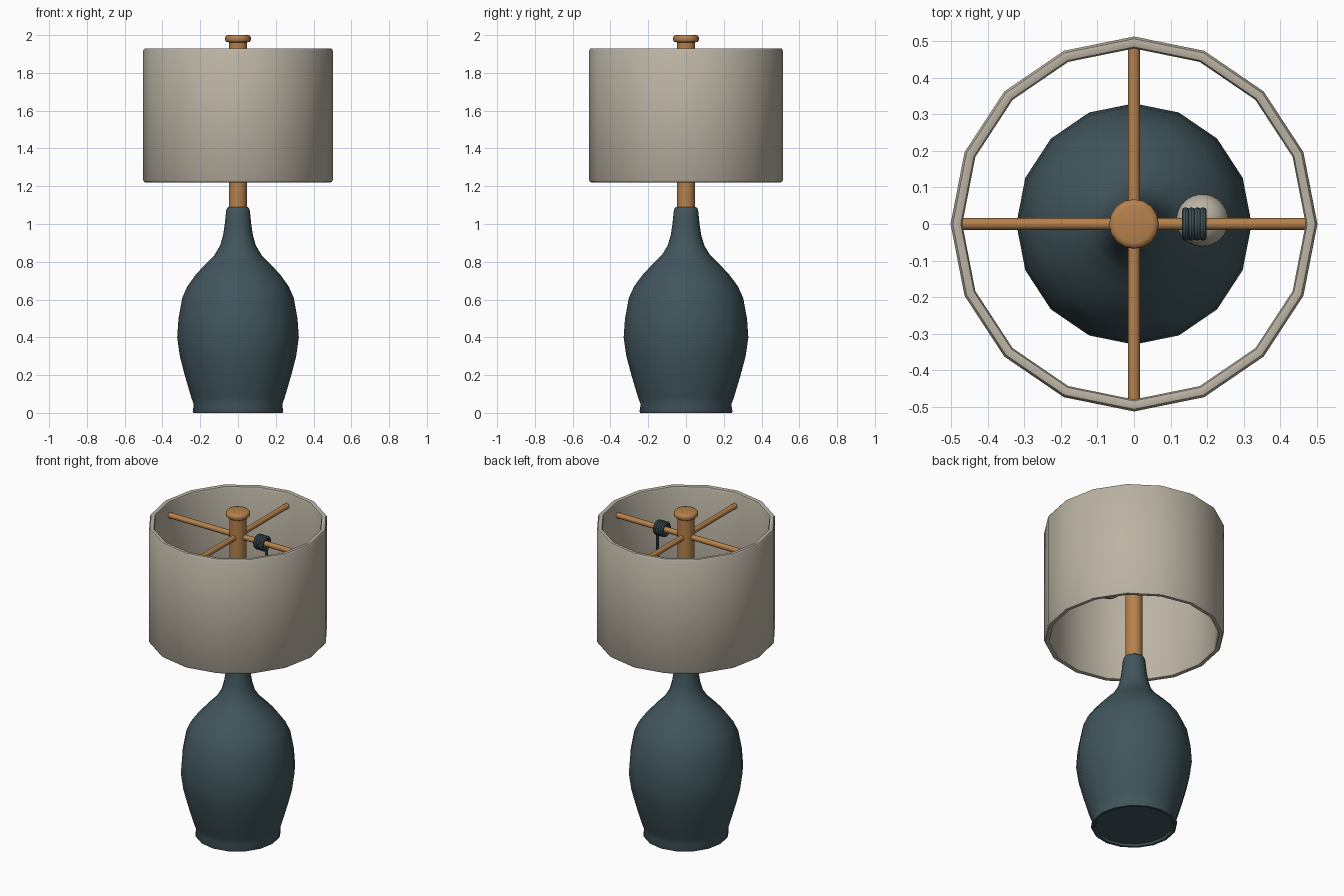
import bpy, bmesh, math
from mathutils import Vector

if "Cube" in bpy.data.objects:
    bpy.data.objects.remove(bpy.data.objects["Cube"])

def material(name, rgb):
    m = bpy.data.materials.new(name)
    m.diffuse_color = (*rgb, 1)
    m.use_nodes = True
    m.node_tree.nodes["Principled BSDF"].inputs["Base Color"].default_value = m.diffuse_color
    return m

TEAL = material("dark teal glaze", (0.052, 0.092, 0.108))
WOOD = material("warm wood", (0.47, 0.22, 0.072))
LINEN = material("beige linen", (0.50, 0.455, 0.37))

def finish(bm, name, mat, angle=40):
    bmesh.ops.recalc_face_normals(bm, faces=bm.faces)
    me = bpy.data.meshes.new(name)
    bm.to_mesh(me)
    bm.free()
    me.materials.append(mat)
    ob = bpy.data.objects.new(name, me)
    bpy.context.collection.objects.link(ob)
    bpy.ops.object.select_all(action='DESELECT')
    ob.select_set(True)
    bpy.context.view_layer.objects.active = ob
    bpy.ops.object.shade_smooth_by_angle(angle=math.radians(angle))
    return ob

def lathe(name, profile, mat, sides=16, closed=False, sy=1.0, centre=(0, 0, 0)):
    """Spin (radius, z) points round the z axis; open profiles get end caps."""
    bm = bmesh.new()
    c = Vector(centre)
    rings = []
    for r, z in profile:
        rings.append([bm.verts.new(c + Vector((r * math.cos(t), sy * r * math.sin(t), z)))
                      for t in (2 * math.pi * i / sides for i in range(sides))])
    pairs = list(zip(rings, rings[1:]))
    if closed:
        pairs.append((rings[-1], rings[0]))
    for a, b in pairs:
        for i in range(sides):
            j = (i + 1) % sides
            bm.faces.new((a[i], a[j], b[j], b[i]))
    if not closed:
        bm.faces.new(rings[0])
        bm.faces.new(rings[-1])
    return finish(bm, name, mat)

def rod(name, a, b, radius, mat, sides=12):
    a, b = Vector(a), Vector(b)
    ob = lathe(name, [(radius, -(b - a).length / 2), (radius, (b - a).length / 2)], mat, sides)
    ob.rotation_mode = 'QUATERNION'
    ob.rotation_quaternion = (b - a).to_track_quat('Z', 'Y')
    ob.location = (a + b) / 2
    return ob

# Vase-shaped base
lathe("lamp_base", [(0.215, 0.012), (0.222, 0), (0.236, 0), (0.24, 0.008), (0.234, 0.045),
                    (0.247, 0.08), (0.282, 0.2), (0.308, 0.3), (0.322, 0.4), (0.315, 0.5),
                    (0.295, 0.61), (0.268, 0.67), (0.225, 0.73), (0.175, 0.785),
                    (0.125, 0.835), (0.095, 0.885), (0.079, 0.94), (0.070, 1.0),
                    (0.063, 1.07), (0.058, 1.085), (0.05, 1.09)], TEAL, sy=1.025)

# Centre post and finial
lathe("post", [(0.048, 1.06), (0.048, 1.95)], WOOD)
lathe("finial", [(0.048, 1.962), (0.062, 1.964), (0.068, 1.972), (0.068, 1.988),
                 (0.062, 1.997), (0.052, 2.0)], WOOD)
lathe("finial_neck", [(0.048, 1.94), (0.048, 1.97)], WOOD)

# Drum shade with a thin wall and rounded rims
lathe("shade", [(0.502, 1.232), (0.502, 1.918), (0.496, 1.928), (0.486, 1.93), (0.474, 1.926),
                (0.470, 1.915), (0.470, 1.235), (0.474, 1.224), (0.486, 1.22), (0.496, 1.222)],
      LINEN, closed=True, sy=1.022)

# Crossed spokes holding the shade
SPOKE_Z = 1.845
rod("spoke_x", (-0.48, 0, SPOKE_Z), (0.48, 0, SPOKE_Z), 0.0165, WOOD)
rod("spoke_y", (0, -0.49, SPOKE_Z), (0, 0.49, SPOKE_Z), 0.0165, WOOD)

# Cord wound round one spoke
for k in range(4):
    ring = [(0.036 + 0.010 * math.cos(t), 0.010 * math.sin(t))
            for t in (2 * math.pi * i / 8 for i in range(8))]
    coil = lathe("cord_coil_%d" % (k + 1), ring, TEAL, sides=20, closed=True)
    coil.rotation_euler = (0, math.pi / 2, 0)
    coil.location = (0.141 + 0.016 * k, 0, SPOKE_Z)

# Hanging cord with a round pull
rod("pull_cord", (0.187, 0.012, 1.50), (0.187, 0.012, SPOKE_Z - 0.02), 0.008, TEAL, 8)
bm = bmesh.new()
bmesh.ops.create_uvsphere(bm, u_segments=32, v_segments=16, radius=0.072)
pull = finish(bm, "round_pull", LINEN)
pull.location = (0.187, 0.01, 1.48)
